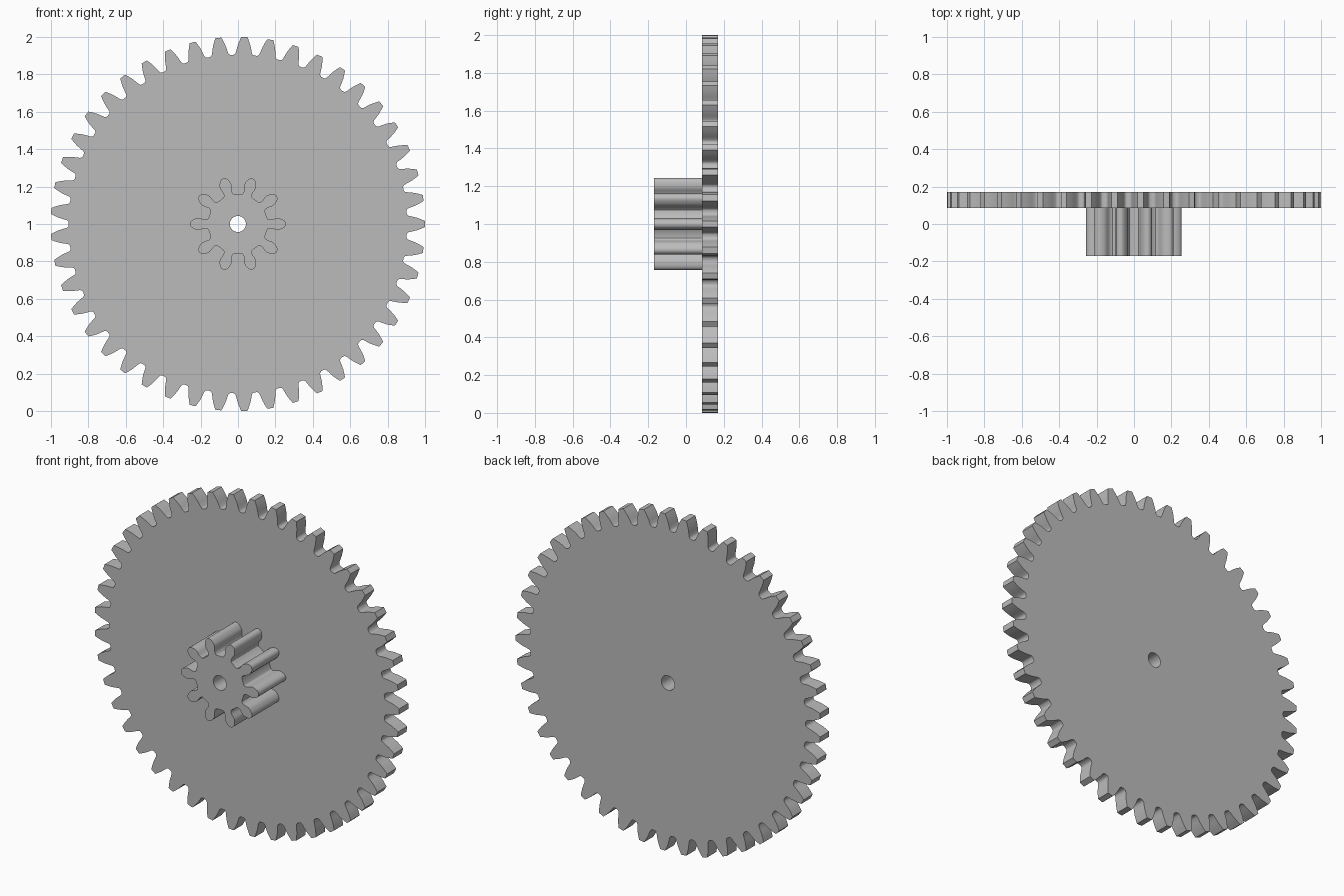
import bpy, bmesh, math

cube = bpy.data.objects.get("Cube")
if cube:
    bpy.data.objects.remove(cube, do_unlink=True)

MODULE = 1.0 / 23.5
BORE = 0.043
CENTRE_X, CENTRE_Z = -0.0007, 1.0

grey = bpy.data.materials.new("plain_grey")
grey.use_nodes = True
grey.diffuse_color = (0.5, 0.5, 0.5, 1)
grey.node_tree.nodes["Principled BSDF"].inputs["Base Color"].default_value = (0.5, 0.5, 0.5, 1)

# Half tooth flanks from root to tip: (height from pitch circle, half thickness) in modules
WHEEL_FLANK = [(-1.25, 1.28), (-1.17, 1.13), (-1.0, 1.02), (-0.5, 0.91),
               (0, 0.785), (0.5, 0.6), (1.0, 0.383)]
PINION_FLANK = [(-1.25, 0.75), (-1.18, 0.62), (-1.0, 0.54), (-0.7, 0.55), (-0.35, 0.67),
                (0, 0.76), (0.3, 0.71), (0.6, 0.58), (0.8, 0.46), (0.93, 0.3), (1.0, 0.1)]


def gear_outline(teeth, flank):
    """Polar points of the whole toothed rim, with one tooth pointing to +x."""
    points = []
    for i in range(teeth):
        middle = i * math.tau / teeth
        rising = [(h, -t) for h, t in flank]
        falling = [(h, t) for h, t in reversed(flank)]
        for height, offset in rising + falling:
            r = MODULE * (teeth / 2 + height)
            points.append((r, middle + offset * MODULE / r))
    return points


def make_gear(name, teeth, flank, y_front, y_back):
    bm = bmesh.new()
    bore = [(BORE, i * math.tau / 40) for i in range(40)]
    edges = []
    # Rim and bore loops, filled between and extruded to depth
    for loop in (gear_outline(teeth, flank), bore):
        verts = [bm.verts.new((CENTRE_X + r * math.cos(a), y_front,
                               CENTRE_Z + r * math.sin(a))) for r, a in loop]
        edges += [bm.edges.new((v, verts[i - 1])) for i, v in enumerate(verts)]
    bmesh.ops.triangle_fill(bm, use_beauty=True, use_dissolve=False, edges=edges)
    result = bmesh.ops.extrude_face_region(bm, geom=bm.faces[:], use_keep_orig=True)
    moved = [g for g in result["geom"] if isinstance(g, bmesh.types.BMVert)]
    bmesh.ops.translate(bm, verts=moved, vec=(0, y_back - y_front, 0))
    bmesh.ops.recalc_face_normals(bm, faces=bm.faces[:])
    mesh = bpy.data.meshes.new(name)
    bm.to_mesh(mesh)
    bm.free()
    mesh.materials.append(grey)
    obj = bpy.data.objects.new(name, mesh)
    bpy.context.collection.objects.link(obj)
    bpy.ops.object.select_all(action="DESELECT")
    obj.select_set(True)
    bpy.context.view_layer.objects.active = obj
    bpy.ops.object.shade_smooth_by_angle(angle=math.radians(30))
    return obj


# Large thin wheel at the back, small long pinion in front of it
make_gear("large_wheel", 45, WHEEL_FLANK, 0.085, 0.17)
make_gear("small_pinion", 10, PINION_FLANK, -0.17, 0.087)
